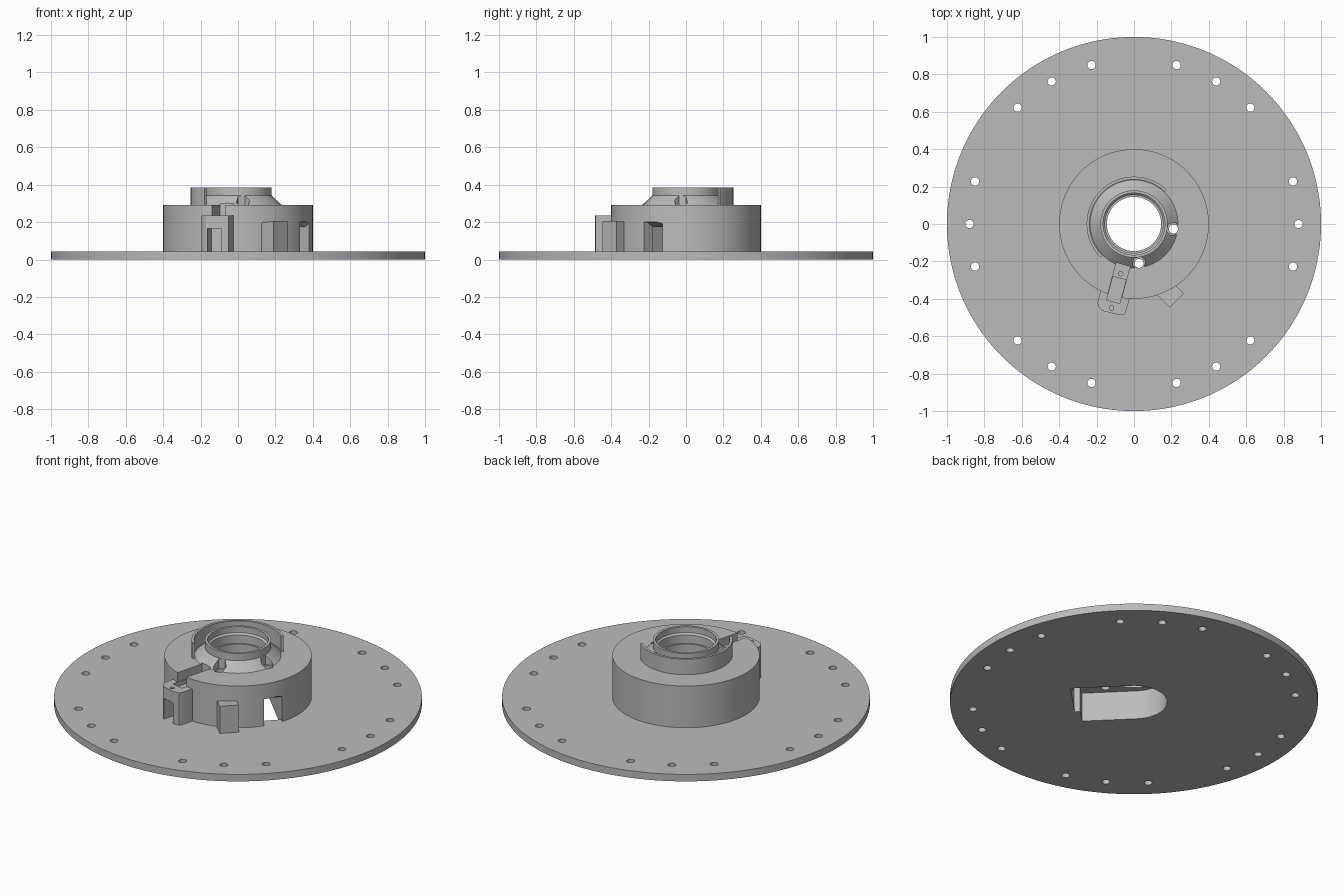
import bpy, bmesh, math
from mathutils import Matrix, Vector

if "Cube" in bpy.data.objects:
    bpy.data.objects.remove(bpy.data.objects["Cube"])

grey = bpy.data.materials.new("plain_grey")
grey.diffuse_color = (0.5, 0.5, 0.5, 1)
grey.use_nodes = True
grey.node_tree.nodes["Principled BSDF"].inputs["Base Color"].default_value = grey.diffuse_color


def finish(bm, name):
    bmesh.ops.recalc_face_normals(bm, faces=bm.faces)
    me = bpy.data.meshes.new(name)
    bm.to_mesh(me)
    bm.free()
    me.materials.append(grey)
    ob = bpy.data.objects.new(name, me)
    bpy.context.collection.objects.link(ob)
    return ob


def lathe(name, profile, start=0, sweep=360, n=128):
    """Sweep a closed (r, z) profile about the z axis; partial sweeps get end caps."""
    bm = bmesh.new()
    full = sweep == 360
    rings = []
    for i in range(n if full else n + 1):
        a = math.radians(start + sweep * i / n)
        rings.append([bm.verts.new((r * math.cos(a), r * math.sin(a), z)) for r, z in profile])
    m = len(profile)
    for i in range(n):
        p, q = rings[i], rings[(i + 1) % len(rings)]
        for j in range(m):
            k = (j + 1) % m
            bm.faces.new((p[j], q[j], q[k], p[k]))
    if not full:
        bm.faces.new(rings[0])
        bm.faces.new(rings[-1])
    return finish(bm, name)


def prism(name, pts, vec, angle=0):
    """Extrude a flat polygon along vec, then turn it about z."""
    bm = bmesh.new()
    face = bm.faces.new([bm.verts.new(p) for p in pts])
    out = bmesh.ops.extrude_face_region(bm, geom=[face])["geom"]
    bmesh.ops.translate(bm, vec=Vector(vec), verts=[v for v in out if isinstance(v, bmesh.types.BMVert)])
    bmesh.ops.transform(bm, matrix=Matrix.Rotation(math.radians(angle), 4, 'Z'), verts=bm.verts)
    return finish(bm, name)


def slab(name, pts, z0, z1, angle=0):
    return prism(name, [(x, y, z0) for x, y in pts], (0, 0, z1 - z0), angle)


def circle(cx, cy, r, n):
    return [(cx + r * math.cos(2 * math.pi * i / n), cy + r * math.sin(2 * math.pi * i / n)) for i in range(n)]


def rect(x0, x1, w):
    return [(x0, -w), (x1, -w), (x1, w), (x0, w)]


def cut(ob, cutters):
    bpy.context.view_layer.objects.active = ob
    for c in cutters:
        mod = ob.modifiers.new("cut", 'BOOLEAN')
        mod.operation, mod.solver, mod.object = 'DIFFERENCE', 'EXACT', c
        bpy.ops.object.modifier_apply(modifier=mod.name)
        bpy.data.objects.remove(c)


AXIS = -45    # direction of the cavity and its windows
CLIP = -105   # direction of the side block

# stadium-shaped cavity outline: round about the centre, flat at the outer end
stadium = [(0.33, -0.18), (0.33, 0.18)] + [
    (0.18 * math.cos(a), 0.18 * math.sin(a)) for a in (math.radians(90 + 180 * i / 32) for i in range(33))]

# base disc with rim holes and the cavity slot
disc = slab("base_disc", circle(0, 0, 1, 160), 0, 0.042)
rim = [a for s in (0, 180) for a in (s, s + 15, s - 15)] + [
    s * a for s in (1, -1) for a in (45, 60, 75, 105, 120, 135)]
cut(disc, [slab("hole", circle(0.88, 0, 0.022, 20), -0.1, 0.1, a) for a in rim])
cut(disc, [slab("slot", stadium, -0.1, 0.1, AXIS)])

# hub with cone, neck ring and stepped bore
hub = lathe("hub", [(0.145, 0.038), (0.4, 0.038), (0.4, 0.292), (0.235, 0.292), (0.18, 0.342),
                    (0.18, 0.385), (0.165, 0.385), (0.165, 0.35), (0.155, 0.34), (0.155, 0.29), (0.145, 0.29)])
cutters = [slab("cavity", stadium, -0.1, 0.175, AXIS)]
for s in (1, -1):
    # windows with a sloping head, side by side at the cavity end
    cutters.append(prism("window", [(x, s * 0.075, z) for x, z in
                   ((0.3, 0), (0.45, 0), (0.45, 0.205), (0.37, 0.2), (0.3, 0.16))], (0, s * 0.105, 0), AXIS))
    # hexagonal screw pockets in the cone, drilled through to the cavity
    cutters.append(slab("pocket", circle(0.168, s * 0.13, 0.037, 6), 0.285, 0.5, AXIS))
    cutters.append(slab("drill", circle(0.168, s * 0.13, 0.024, 20), 0.1, 0.5, AXIS))
# stepped groove in the hub top leading to the side block
cutters += [slab("groove", rect(0.225, 0.45, 0.038), 0.235, 0.5, CLIP),
            slab("groove_step", rect(0.30, 0.45, 0.036), 0.21, 0.5, CLIP),
            slab("groove_hole", circle(0.275, 0, 0.012, 16), 0.19, 0.5, CLIP)]
cut(hub, cutters)

# half-round guard wall behind the neck
lathe("guard_wall", [(0.238, 0.285), (0.253, 0.285), (0.253, 0.385), (0.238, 0.385)], 46, 179, 64)

# side block with a cable channel below and a screw hole on top
block = slab("side_block", [(0.385, -0.08), (0.455, -0.08), (0.475, -0.07), (0.492, -0.045), (0.492, 0.045),
                            (0.48, 0.075), (0.465, 0.08), (0.385, 0.08)], 0.038, 0.235, CLIP)
cut(block, [slab("channel", rect(0.41, 0.6, 0.038), 0, 0.165, CLIP),
            slab("step", rect(0.3, 0.43, 0.036), 0.21, 0.5, CLIP),
            slab("screw_hole", circle(0.465, 0, 0.012, 16), 0.2, 0.5, CLIP)])

# smooth the round surfaces, keep the edges sharp
for ob in bpy.context.collection.objects:
    bpy.ops.object.select_all(action='DESELECT')
    ob.select_set(True)
    bpy.context.view_layer.objects.active = ob
    bpy.ops.object.shade_smooth_by_angle(angle=math.radians(25))
